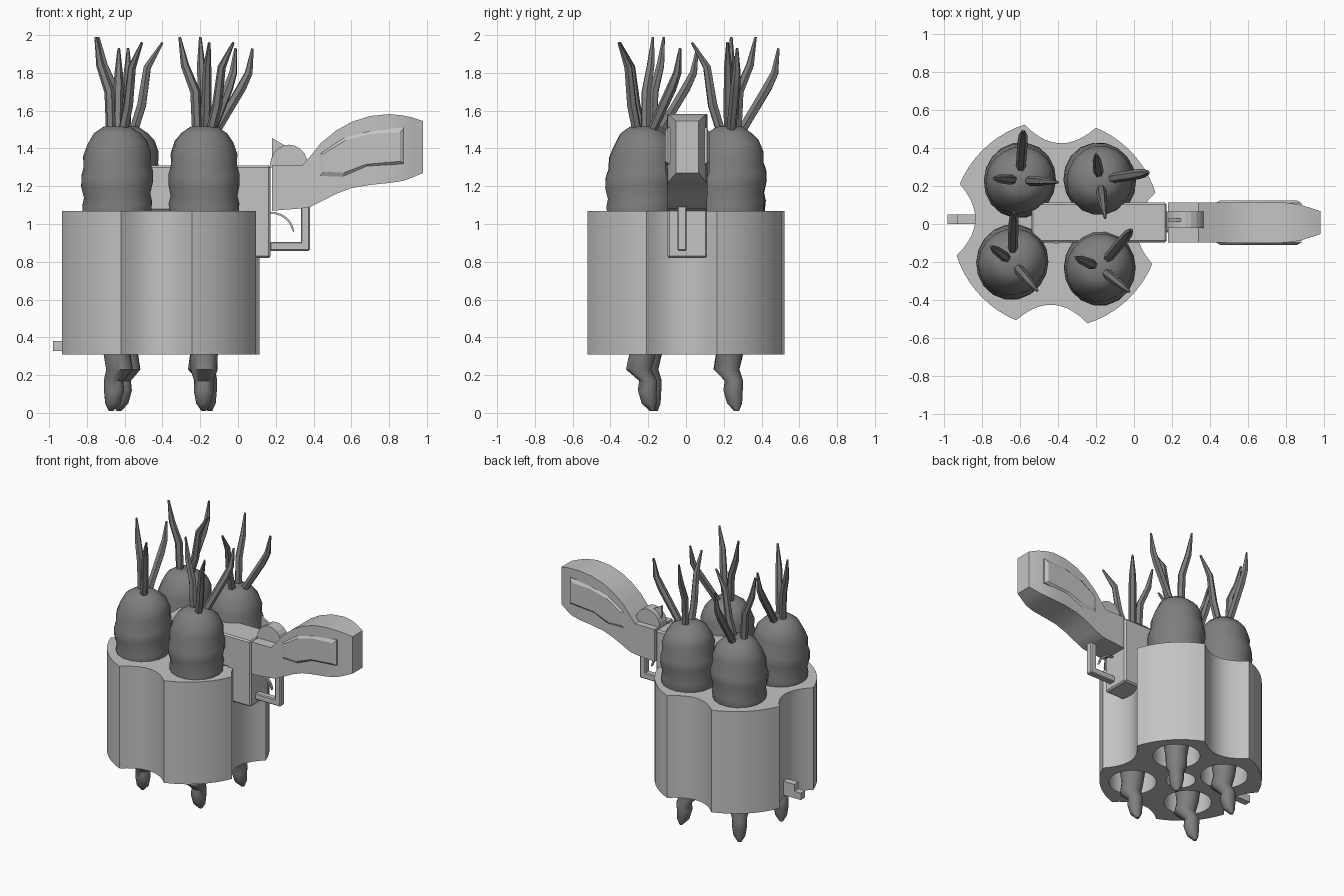
import bpy, bmesh, math, random
from math import sin, cos, radians, pi
from mathutils import Vector

random.seed(4)
if "Cube" in bpy.data.objects:
    bpy.data.objects.remove(bpy.data.objects["Cube"], do_unlink=True)


def material(name, grey):
    m = bpy.data.materials.new(name)
    m.use_nodes = True
    m.diffuse_color = (grey, grey, grey, 1)
    m.node_tree.nodes["Principled BSDF"].inputs["Base Color"].default_value = (grey, grey, grey, 1)
    return m


metal = material("light grey metal", 0.55)
root_grey = material("dark grey root", 0.21)


def loft(name, rings, mat, smooth=None, bevel=0):
    """Skin a list of equal point rings and cap both ends."""
    bm = bmesh.new()
    vs = [[bm.verts.new(p) for p in ring] for ring in rings]
    n = len(vs[0])
    for a, b in zip(vs, vs[1:]):
        for i in range(n):
            bm.faces.new((a[i], a[(i + 1) % n], b[(i + 1) % n], b[i]))
    bm.faces.new(vs[0][::-1])
    bm.faces.new(vs[-1])
    bmesh.ops.recalc_face_normals(bm, faces=bm.faces)
    me = bpy.data.meshes.new(name)
    bm.to_mesh(me)
    bm.free()
    me.materials.append(mat)
    ob = bpy.data.objects.new(name, me)
    bpy.context.collection.objects.link(ob)
    if bevel:
        mod = ob.modifiers.new("Bevel", "BEVEL")
        mod.width, mod.segments = bevel, 1
    if smooth:
        smooth_object(ob, smooth)
    return ob


def smooth_object(ob, angle):
    bpy.ops.object.select_all(action="DESELECT")
    ob.select_set(True)
    bpy.context.view_layer.objects.active = ob
    bpy.ops.object.shade_smooth_by_angle(angle=radians(angle))


def side_prism(name, outline, y0, y1, bevel=0):
    """Extrude an x-z outline across y."""
    return loft(name, [[(x, y, z) for x, z in outline] for y in (y0, y1)], metal, bevel=bevel)


def box(name, x0, x1, y0, y1, z0, z1, bevel=0):
    return side_prism(name, [(x0, z0), (x1, z0), (x1, z1), (x0, z1)], y0, y1, bevel)


def circle(x, y, z, r, n):
    return [(x + r * cos(2 * pi * i / n), y + r * sin(2 * pi * i / n), z) for i in range(n)]


# Fluted drum
CX, BOTTOM, TOP = -0.41, 0.31, 1.07
outline = []
for k in range(4):
    a = radians(90 * k - 2.5)
    for i in range(-5, 6):
        t = i / 5
        u, v = 0.515 - 0.09 * (1 - t * t), 0.188 * t
        outline.append((CX + u * cos(a) - v * sin(a), u * sin(a) + v * cos(a)))
    for i in range(1, 9):
        b = a + radians(20 + 50 * i / 9)
        outline.append((CX + 0.548 * cos(b), 0.548 * sin(b)))
drum = loft("drum", [[(x, y, z) for x, y in outline] for z in (BOTTOM, TOP)], metal)

# Chambers: position and leaf directions of each root vegetable
CARROTS = [
    (-0.18, -0.23, (50, -39, 157)),
    (-0.60, 0.23, (86, -3, 176)),
    (-0.18, 0.23, (9, -82, 98)),
    (-0.64, -0.20, (88, -49, 144)),
]
holes = [(x, y, 0.16) for x, y, _ in CARROTS] + [(CX, 0, 0.1)]
for x, y, r in holes:
    cutter = loft("chamber_cutter", [circle(x, y, z, r, 32) for z in (BOTTOM - 0.1, TOP + 0.1)], metal)
    mod = drum.modifiers.new("Chamber", "BOOLEAN")
    mod.object, mod.operation, mod.solver = cutter, "DIFFERENCE", "EXACT"
    bpy.context.view_layer.objects.active = drum
    bpy.ops.object.modifier_apply(modifier=mod.name)
    bpy.data.objects.remove(cutter, do_unlink=True)
smooth_object(drum, 30)

# Root body: height, radius, sideways drift
BODY = [(0.01, 0.012, 0.05), (0.05, 0.04, 0.035), (0.12, 0.052, 0.025), (0.17, 0.05, 0.03),
        (0.23, 0.07, -0.02), (0.31, 0.072, 0), (0.5, 0.1, 0), (0.75, 0.13, 0), (0.95, 0.16, 0),
        (1.05, 0.185, 0), (1.11, 0.19, 0), (1.15, 0.181, 0), (1.21, 0.195, 0), (1.27, 0.192, 0),
        (1.31, 0.178, 0), (1.37, 0.178, 0), (1.43, 0.155, 0), (1.48, 0.12, 0), (1.515, 0.07, 0)]
# Leaves: (distance from centre, height) along each stalk
LEAVES = [
    [(0.05, 1.47), (0.2, 1.72), (0.24, 1.8), (0.26, 1.93)],
    [(0.04, 1.47), (0.09, 1.63), (0.12, 1.83), (0.2, 1.96)],
    [(0.04, 1.47), (0.05, 1.7), (0.11, 1.84), (0.14, 1.99)],
]


def root_vegetable(number, x, y, headings):
    turn = radians(headings[0] - 50)
    rings = []
    for z, r, drift in BODY:
        ring = []
        for i in range(18):
            a = 2 * pi * i / 18
            rr = r * (1 + 0.03 * sin(2 * a + 9 * z + turn))
            tilt = 0.02 * sin(a + turn) if 0.9 < z < 1.45 else 0
            ring.append((x + drift * cos(turn + 1.6) + rr * cos(a),
                         y + drift * sin(turn + 1.6) + rr * sin(a), z + tilt))
        rings.append(ring)
    loft(f"root_{number}", rings, root_grey, smooth=50)
    for j, (path, heading) in enumerate(zip(LEAVES, headings)):
        d = Vector((cos(radians(heading)), sin(radians(heading)), 0))
        side = Vector((-d.y, d.x, 0))
        pts = [Vector((x, y, z)) + d * s for s, z in path]
        stalk = []
        for k, p in enumerate(pts):
            along = (pts[min(k + 1, 3)] - pts[max(k - 1, 0)]).normalized()
            across = along.cross(side)
            r = (0.026, 0.027, 0.022, 0.007)[k]
            stalk.append([p + r * (side * cos(pi * i / 3) + across * sin(pi * i / 3)) for i in range(6)])
        loft(f"leaf_{number}_{j + 1}", stalk, root_grey, smooth=50)


for n, (x, y, headings) in enumerate(CARROTS, 1):
    root_vegetable(n, x, y, headings)

# Frame around the drum
Y0, Y1, YC = -0.098, 0.112, 0.007
side_prism("frame", [(-0.54, TOP), (-0.02, TOP), (-0.02, 0.82), (0.172, 0.82),
                     (0.172, 1.31), (-0.54, 1.31)], Y0, Y1, 0.01)

# Grip: x, bottom, top, half width
GRIP = [(0.18, 1.07, 1.31, 0.105), (0.34, 1.083, 1.31, 0.105), (0.38, 1.09, 1.355, 0.105),
        (0.44, 1.12, 1.43, 0.105), (0.52, 1.16, 1.495, 0.106), (0.6, 1.19, 1.54, 0.107),
        (0.7, 1.207, 1.572, 0.108), (0.8, 1.217, 1.582, 0.105), (0.87, 1.228, 1.575, 0.095),
        (0.92, 1.245, 1.565, 0.08), (0.98, 1.27, 1.545, 0.06)]
loft("grip", [[(x, YC - w, b), (x, YC + w, b), (x, YC + w, t), (x, YC - w, t)]
              for x, b, t, w in GRIP], metal, smooth=25)

# Raised grip panels with sloping rims
PANEL = [(0.43, 1.25), (0.55, 1.245), (0.68, 1.3), (0.88, 1.32),
         (0.88, 1.51), (0.7, 1.5), (0.56, 1.46), (0.43, 1.37)]
mx, mz = 0.66, 1.38
inner = [(mx + (x - mx) * 0.9, mz + (z - mz) * 0.8) for x, z in PANEL]
for side, label in ((-1, "right"), (1, "left")):
    loft(f"grip_panel_{label}", [[(x, YC + side * d, z) for x, z in ring]
                                 for ring, d in ((PANEL, 0.08), (PANEL, 0.103), (inner, 0.117))], metal)

# Hammer: rounded block with a thin spur
hump = [(0.27 + 0.1 * cos(pi * i / 10), 1.31 + 0.11 * sin(pi * i / 10)) for i in range(11)]
side_prism("hammer", [(0.16, 1.3), (0.37, 1.3)] + hump, -0.02, 0.065)
side_prism("hammer_spur", [(0.18, 1.33), (0.3, 1.39), (0.25, 1.415), (0.18, 1.455)], 0.012, 0.03)

# Trigger guard and trigger
box("guard_bottom", 0.17, 0.38, -0.045, 0.003, 0.858, 0.905, 0.006)
box("guard_post", 0.333, 0.38, -0.045, 0.003, 0.858, 1.12, 0.006)
arc = [(0.17 + 0.127 * sin(a), 0.955 + 0.11 * cos(a)) for a in (pi / 2 * i / 8 for i in range(9))]
side_prism("trigger", arc + [(x - 0.008, z - 0.008) for x, z in arc[-2::-1]], -0.03, -0.012)

# Stepped catch at the far end of the drum
side_prism("catch", [(-0.98, 0.328), (-0.8, 0.328), (-0.8, 0.43), (-0.927, 0.43),
                     (-0.927, 0.38), (-0.98, 0.38)], 0, 0.05)
